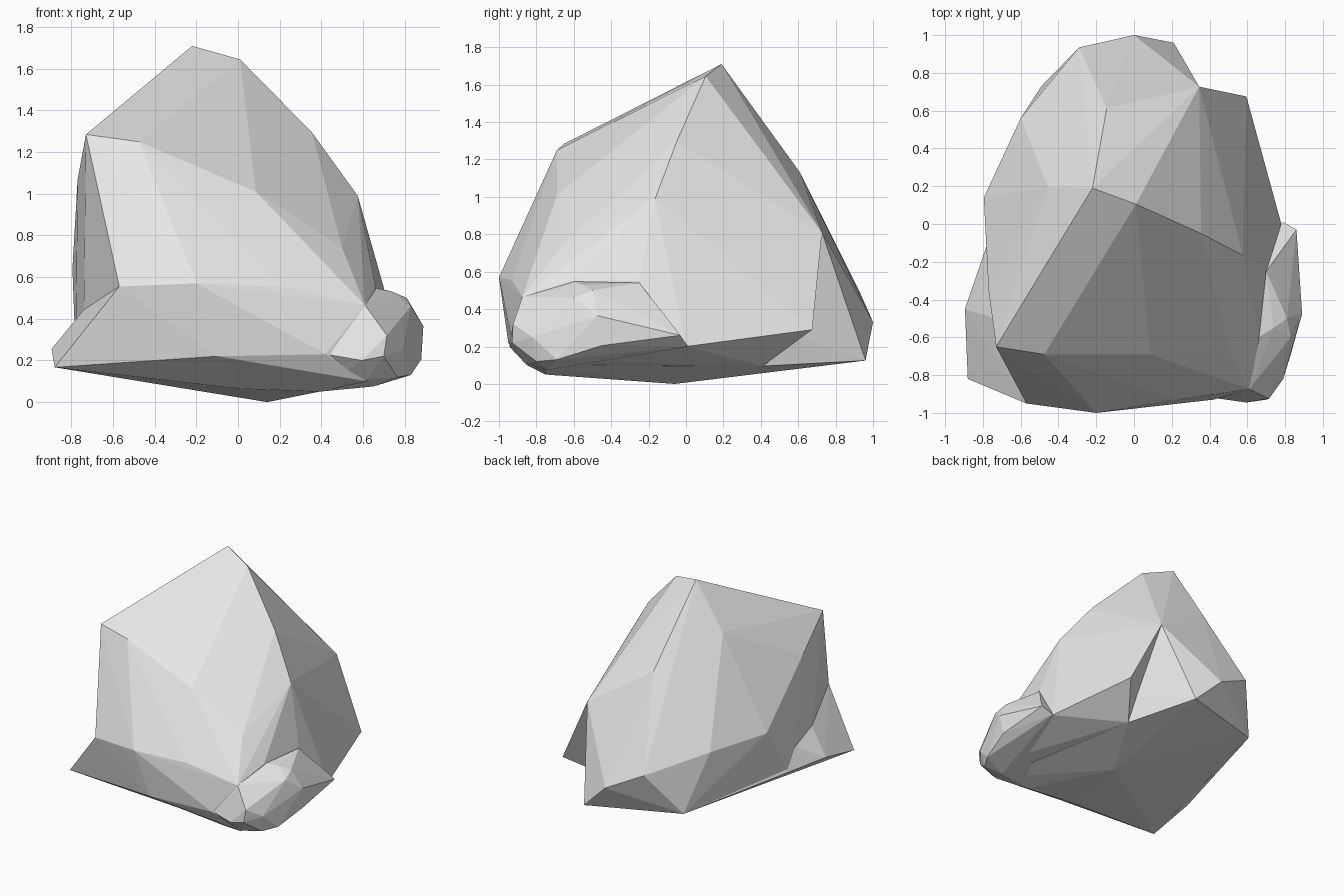
import bpy, bmesh, math

# One flat stone colour
stone = bpy.data.materials.new("stone_grey")
stone.diffuse_color = (0.8, 0.8, 0.8, 1)


def faceted_hull(name, points):
    """Flat-faced chunk of stone wrapped around its corner points."""
    bm = bmesh.new()
    for p in points:
        bm.verts.new(p)
    res = bmesh.ops.convex_hull(bm, input=bm.verts[:])
    junk = [g for g in res["geom_interior"] if isinstance(g, bmesh.types.BMVert)]
    junk += [v for v in bm.verts if not v.link_faces and v not in junk]
    bmesh.ops.delete(bm, geom=junk, context="VERTS")
    bmesh.ops.dissolve_limit(bm, angle_limit=math.radians(2),
                             verts=bm.verts[:], edges=bm.edges[:])
    bmesh.ops.recalc_face_normals(bm, faces=bm.faces[:])
    mesh = bpy.data.meshes.new(name)
    bm.to_mesh(mesh)
    bm.free()
    mesh.materials.append(stone)
    obj = bpy.data.objects.new(name, mesh)
    bpy.context.collection.objects.link(obj)
    return obj


# Main boulder: peak and shoulder, front belly, back, underside
peak = [(-.22, .19, 1.71), (.01, .105, 1.645), (-.73, -.65, 1.285), (-.475, -.69, 1.25),
        (.355, -.05, 1.295), (.575, -.165, .99), (.085, -.69, 1.01), (.5, -.66, .74)]
belly = [(-.57, -.95, .555), (-.2, -1, .57), (.21, -.93, .555), (.61, -.875, .465),
         (.7, -.25, .55), (-.1, -.95, .22), (.42, -.93, .23), (.66, -.62, .55)]
back = [(0, 1, .33), (.21, .96, .125), (-.29, .935, .478), (-.49, .73, .155),
        (-.6, .56, .6), (-.49, .41, .95), (-.455, .195, 1.36), (-.145, .61, 1.13),
        (.14, .62, 1.02), (.345, .727, .81), (-.795, .14, .64), (-.77, -.35, 1.07),
        (-.74, -.5, .43), (-.78, -.15, .24)]
under = [(.14, -.06, 0), (0, -.72, .065), (.39, -.75, .05), (.4, .41, .095),
         (.62, -.85, .1)]
faceted_hull("boulder", peak + belly + back + under)

# Overhanging slab on the right wall, sloping back in underneath
faceted_hull("right_slab", [
    (.575, -.165, .99), (.7, -.25, .55), (.345, .727, .81), (.48, .65, .535),
    (.595, .675, .29), (.715, .195, .22), (.78, 0, .2), (.4, .41, .095),
    (.65, -.45, .12), (.39, -.7, .06), (.2, .1, .5)])

# Ledge sticking out at the lower left
faceted_hull("left_ledge", [
    (-.88, -.82, .167), (-.895, -.45, .255), (-.57, -.95, .555), (-.1, -.95, .22),
    (0, -.72, .065), (.14, -.06, 0), (-.49, .73, .155), (-.77, -.25, .38),
    (-.735, -.5, .45)])

# Rounded knob at the lower right front corner
faceted_hull("right_knob", [
    (.65, -.605, .55), (.74, -.55, .53), (.81, -.5, .5), (.83, -.6, .46),
    (.89, -.475, .365), (.88, -.45, .205), (.83, -.69, .13), (.79, -.82, .25),
    (.765, -.8, .12), (.715, -.925, .32), (.7, -.93, .22), (.61, -.875, .465),
    (.595, -.945, .2), (.65, -.74, .075), (.62, -.86, .11), (.86, -.03, .26),
    (.79, .01, .2), (.7, -.25, .54), (.77, -.21, .44), (.39, -.75, .05),
    (.42, -.92, .23), (.3, -.3, .1)])
